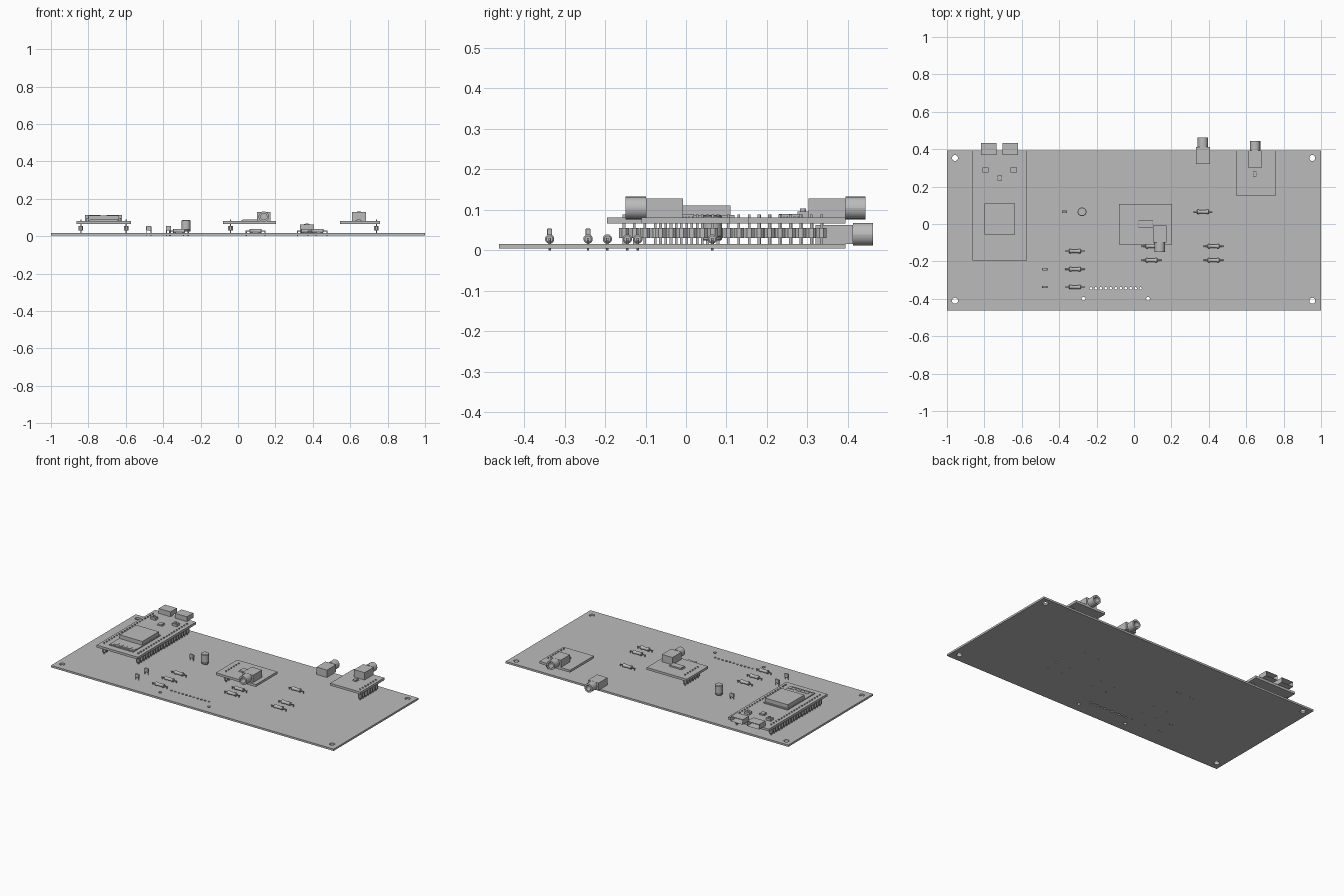
import bpy, bmesh, math
from mathutils import Matrix, Vector

if "Cube" in bpy.data.objects:
    bpy.data.objects.remove(bpy.data.objects["Cube"])

grey = bpy.data.materials.new("plain grey")
grey.use_nodes = True
COLOUR = (0.5, 0.5, 0.5, 1)
grey.diffuse_color = COLOUR
grey.node_tree.nodes["Principled BSDF"].inputs["Base Color"].default_value = COLOUR

BOARD_LOW, BOARD_TOP = 0.004, 0.016
MOD_LOW, MOD_TOP = 0.066, 0.081
PITCH = 0.0258
ALONG_X = Matrix.Rotation(math.pi / 2, 4, 'Y')
ALONG_Y = Matrix.Rotation(-math.pi / 2, 4, 'X')


def box(bm, x, y, z):
    """Box from three (low, high) ranges."""
    size = [b - a for a, b in (x, y, z)]
    mid = [(a + b) / 2 for a, b in (x, y, z)]
    mat = Matrix.Translation(mid) @ Matrix.Diagonal((*size, 1))
    bmesh.ops.create_cube(bm, size=1, matrix=mat)


def block(bm, cx, cy, wx, wy, low, high):
    box(bm, (cx - wx / 2, cx + wx / 2), (cy - wy / 2, cy + wy / 2), (low, high))


def rod(bm, x, y, r, low, high, sides=16, turn=0.0):
    mat = Matrix.Translation((x, y, (low + high) / 2)) @ Matrix.Rotation(turn, 4, 'Z')
    bmesh.ops.create_cone(bm, cap_ends=True, segments=sides, radius1=r, radius2=r,
                          depth=high - low, matrix=mat)


def lathe(bm, profile, place, sides=24):
    """Turn (radius, height) points about local z, then place the result."""
    verts = [bm.verts.new((r, 0, h)) for r, h in profile]
    edges = [bm.edges.new(pair) for pair in zip(verts, verts[1:])]
    bmesh.ops.spin(bm, geom=verts + edges, cent=(0, 0, 0), axis=(0, 0, 1),
                   angle=2 * math.pi, steps=sides)
    new = [v for v in bm.verts if v.index == -1 or v in verts]
    bm.verts.ensure_lookup_table()
    bmesh.ops.remove_doubles(bm, verts=new, dist=0.0001)
    return place


def finish(name, bm, smooth=False, place=None):
    bmesh.ops.recalc_face_normals(bm, faces=bm.faces)
    if place:
        bm.transform(place)
    mesh = bpy.data.meshes.new(name)
    bm.to_mesh(mesh)
    bm.free()
    mesh.materials.append(grey)
    obj = bpy.data.objects.new(name, mesh)
    bpy.context.collection.objects.link(obj)
    bpy.ops.object.select_all(action='DESELECT')
    obj.select_set(True)
    bpy.context.view_layer.objects.active = obj
    if smooth:
        bpy.ops.object.shade_smooth_by_angle(angle=math.radians(35))
    return obj


# Main board with drilled holes
bm = bmesh.new()
for x in (-0.957, 0.953):
    for y in (0.353, -0.41):
        rod(bm, x, y, 0.016, -0.02, 0.05, 24)
for x in (-0.27, 0.075):
    rod(bm, x, -0.40, 0.01, -0.02, 0.05)
for i in range(11):
    rod(bm, -0.23 + i * 0.0265, -0.344, 0.007, -0.02, 0.05, 12)
drills = finish("hole_cutter", bm)
drills.hide_render = True

bm = bmesh.new()
box(bm, (-1, 1), (-0.462, 0.394), (BOARD_LOW, BOARD_TOP))
board = finish("main_board", bm)
cut = board.modifiers.new("holes", 'BOOLEAN')
cut.object = drills
cut.operation = 'DIFFERENCE'
cut.solver = 'EXACT'
bpy.ops.object.modifier_apply(modifier="holes")
bpy.data.objects.remove(drills)


# Raised modules and their pin headers
def module(name, x, y):
    bm = bmesh.new()
    box(bm, x, y, (MOD_LOW, MOD_TOP))
    finish(name + "_board", bm)


def header(name, x, y_first, count):
    bm = bmesh.new()
    for i in range(count):
        y = y_first - i * PITCH
        rod(bm, x, y, 0.0135, 0.03, 0.055, 8, math.pi / 8)
        block(bm, x, y, 0.0065, 0.0065, BOARD_TOP, 0.088)
    finish(name + "_header", bm)


module("controller", (-0.863, -0.573), (-0.195, 0.394))
module("centre_module", (-0.08, 0.203), (-0.11, 0.107))
module("right_module", (0.545, 0.76), (0.153, 0.394))
for side, x in (("right", -0.84), ("left", -0.597)):
    header("controller_" + side, x, 0.337, 20)
header("centre_module", -0.04, 0.066, 6)
header("right_module", 0.74, 0.335, 7)

# Controller: radio base, metal can and antenna trace
bm = bmesh.new()
box(bm, (-0.803, -0.633), (-0.155, 0.12), (MOD_TOP, 0.087))
finish("radio_base", bm)
bm = bmesh.new()
box(bm, (-0.798, -0.637), (-0.056, 0.11), (0.087, 0.111))
finish("radio_can", bm)
bm = bmesh.new()
for i in range(5):
    block(bm, -0.768 + i * 0.0305, -0.129, 0.022, 0.022, 0.087, 0.089)
block(bm, -0.72, -0.147, 0.145, 0.007, 0.087, 0.089)
finish("radio_antenna", bm)

# Controller: ports, buttons and chip
for side, x in (("right", -0.777), ("left", -0.661)):
    bm = bmesh.new()
    block(bm, x, 0.40, 0.084, 0.064, MOD_TOP, 0.112)
    shell = finish("usb_port_" + side, bm)
    # recessed mouth at the back
    bm = bmesh.new()
    bm.from_mesh(shell.data)
    mouth = max(bm.faces, key=lambda f: f.normal.y)
    bmesh.ops.inset_region(bm, faces=[mouth], thickness=0.005)
    bmesh.ops.translate(bm, verts=mouth.verts, vec=(0, -0.045, 0))
    bm.to_mesh(shell.data)
    bm.free()
for side, x in (("right", -0.794), ("left", -0.643)):
    bm = bmesh.new()
    block(bm, x, 0.289, 0.034, 0.026, MOD_TOP, 0.096)
    rod(bm, x, 0.289, 0.008, 0.096, 0.103)
    finish("button_" + side, bm)


def chip(name, x, y, wx, wy, legs):
    """Small chip with a row of legs on its two x sides."""
    bm = bmesh.new()
    block(bm, x, y, wx, wy, MOD_TOP, 0.09)
    for i in range(legs):
        ly = y + wy * ((i + 0.5) / legs - 0.5)
        block(bm, x, ly, wx + 0.012, wy / legs * 0.4, MOD_TOP, 0.084)
    finish(name, bm)


chip("controller_chip", -0.718, 0.246, 0.026, 0.032, 4)
chip("centre_chip", 0.062, 0.0, 0.078, 0.04, 5)
chip("right_chip", 0.645, 0.268, 0.02, 0.028, 3)


# Audio jacks: block body with a hollow round socket
def jack(name, x, y, base, facing):
    bm = bmesh.new()
    block(bm, x, y, 0.074, 0.092, base, base + 0.047)
    finish(name + "_body", bm)
    bm = bmesh.new()
    lathe(bm, [(0, 0), (0.028, 0), (0.028, 0.05), (0.017, 0.05), (0.017, 0.004), (0, 0.004)], None)
    turn = ALONG_Y if facing > 0 else Matrix.Rotation(math.pi, 4, 'Z') @ ALONG_Y
    spot = Matrix.Translation((x, y + facing * 0.046, base + 0.0235))
    finish(name + "_socket", bm, True, spot @ turn)


jack("centre_jack", 0.138, -0.053, MOD_TOP, -1)
jack("right_jack", 0.647, 0.348, MOD_TOP, 1)
jack("board_jack", 0.368, 0.366, BOARD_TOP, 1)

# Axial resistors lying along x, with bent leads
AXIS_Z = 0.028
spots = [(0.368, 0.065)]
spots += [(x, y) for x in (0.425, 0.094) for y in (-0.119, -0.194)]
spots += [(-0.316, y) for y in (-0.145, -0.242, -0.337)]
HALF = [(0, -0.032), (0.008, -0.032), (0.0115, -0.029), (0.0115, -0.02), (0.0095, -0.016)]
PROFILE = HALF + [(r, -h) for r, h in reversed(HALF)]
for n, (x, y) in enumerate(spots, 1):
    place = Matrix.Translation((x, y, AXIS_Z)) @ ALONG_X
    bm = bmesh.new()
    lathe(bm, PROFILE, None, 20)
    finish(f"resistor_{n}_body", bm, True, place)
    bm = bmesh.new()
    rod(bm, 0, 0, 0.003, -0.053, 0.053, 8)
    bm.transform(place)
    for end in (-0.05, 0.05):
        rod(bm, x + end, y, 0.003, 0, AXIS_Z + 0.002, 8)
    finish(f"resistor_{n}_leads", bm, True)

# Small disc capacitors standing on two leads
for n, (x, y) in enumerate([(-0.477, -0.242), (-0.477, -0.337), (-0.372, 0.065)], 1):
    bm = bmesh.new()
    block(bm, x, y, 0.028, 0.013, 0.03, 0.054)
    body = finish(f"capacitor_{n}_body", bm)
    bev = body.modifiers.new("soft edges", 'BEVEL')
    bev.width = 0.003
    bev.segments = 2
    bm = bmesh.new()
    for end in (-0.011, 0.011):
        rod(bm, x + end, y, 0.0025, 0, 0.032, 8)
    finish(f"capacitor_{n}_leads", bm, True)

# Tall can capacitor
bm = bmesh.new()
lathe(bm, [(0, 0.024), (0.021, 0.024), (0.0235, 0.027), (0.0235, 0.031), (0.022, 0.033),
           (0.0235, 0.035), (0.0235, 0.083), (0.021, 0.086), (0, 0.086)], None)
finish("tall_capacitor", bm, True, Matrix.Translation((-0.278, 0.065, 0)))
bm = bmesh.new()
for end in (-0.0127, 0.0127):
    rod(bm, -0.278 + end, 0.065, 0.0025, 0, 0.026, 8)
finish("tall_capacitor_leads", bm, True)
